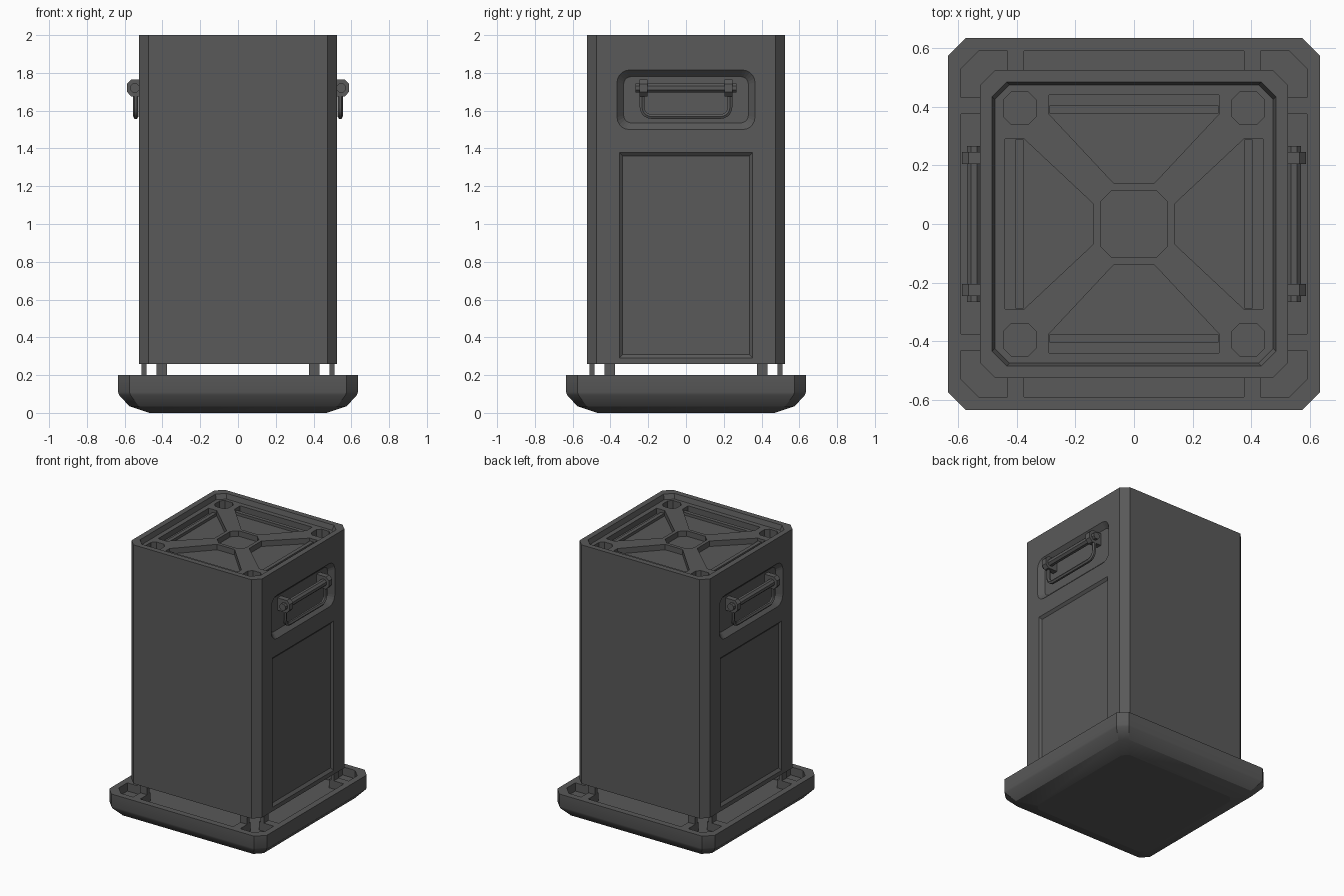
import bpy
import bmesh
import math

cube = bpy.data.objects.get("Cube")
if cube:
    bpy.data.objects.remove(cube, do_unlink=True)

grey = bpy.data.materials.new("dark_grey_paint")
grey.use_nodes = True
grey.diffuse_color = (0.1, 0.1, 0.1, 1)
grey.node_tree.nodes["Principled BSDF"].inputs["Base Color"].default_value = (0.1, 0.1, 0.1, 1)


def octagon(half, cut, cx=0, cy=0):
    i = half - cut
    pts = [(half, -i), (half, i), (i, half), (-i, half),
           (-half, i), (-half, -i), (-i, -half), (i, -half)]
    return [(cx + x, cy + y) for x, y in pts]


def rectangle(x0, x1, y0, y1):
    return [(x0, y0), (x1, y0), (x1, y1), (x0, y1)]


def rounded(x0, x1, y0, y1, r, steps=5):
    corners = [(x1 - r, y1 - r), (x0 + r, y1 - r), (x0 + r, y0 + r), (x1 - r, y0 + r)]
    pts = []
    for k, (cx, cy) in enumerate(corners):
        for s in range(steps + 1):
            a = (k + s / steps) * math.pi / 2
            pts.append((cx + r * math.cos(a), cy + r * math.sin(a)))
    return pts


def turn(pts, quarter):
    for _ in range(quarter):
        pts = [(-y, x) for x, y in pts]
    return pts


def upright(u, v, d):
    return (u, v, d)


def on_side(sign):
    return lambda u, v, d: (sign * d, u, v)


def across(sign):
    return lambda u, v, d: (sign * u, d, v)


# Each solid is a list of (outline, height) rings plus a placement rule
def build(name, solids):
    bm = bmesh.new()
    for rings, place in solids:
        loops = [[bm.verts.new(place(u, v, d)) for u, v in outline] for outline, d in rings]
        n = len(loops[0])
        for a, b in zip(loops, loops[1:]):
            for i in range(n):
                j = (i + 1) % n
                bm.faces.new((a[i], a[j], b[j], b[i]))
        bm.faces.new(loops[0][::-1])
        bm.faces.new(loops[-1])
    bmesh.ops.recalc_face_normals(bm, faces=bm.faces)
    mesh = bpy.data.meshes.new(name)
    bm.to_mesh(mesh)
    bm.free()
    mesh.materials.append(grey)
    obj = bpy.data.objects.new(name, mesh)
    bpy.context.collection.objects.link(obj)
    return obj


def activate(obj):
    bpy.ops.object.select_all(action='DESELECT')
    obj.select_set(True)
    bpy.context.view_layer.objects.active = obj


def carve(target, solids):
    cutter = build("cutter", solids)
    cutter.hide_render = True
    mod = target.modifiers.new("carve", 'BOOLEAN')
    mod.operation = 'DIFFERENCE'
    mod.solver = 'EXACT'
    mod.object = cutter
    activate(target)
    bpy.ops.object.modifier_apply(modifier=mod.name)
    bpy.data.objects.remove(cutter, do_unlink=True)


def smooth(obj, angle):
    activate(obj)
    bpy.ops.object.shade_smooth_by_angle(angle=math.radians(angle))


def prism(outline, low, high, place=upright):
    return ([(outline, low), (outline, high)], place)


W = 0.525       # body half width
FLOOR = 1.965   # lid floor inside the rim
DEEP = FLOOR - 0.04

# Body with lid recess, side panels and handle wells
body = build("body", [prism(octagon(W, 0.05), 0.26, 2.0)])
cuts = [([(octagon(0.475, 0.05), FLOOR), (octagon(0.485, 0.05), 2.0),
          (octagon(0.485, 0.05), 2.1)], upright)]
for s in (-1, 1):
    well = rounded(-0.365, 0.365, 1.5, 1.815, 0.065)
    well_floor = rounded(-0.33, 0.33, 1.535, 1.78, 0.04)
    panel = rectangle(-0.352, 0.352, 0.29, 1.378)
    panel_floor = rectangle(-0.335, 0.335, 0.31, 1.36)
    cuts.append(([(well_floor, W - 0.035), (well, W), (well, W + 0.1)], on_side(s)))
    cuts.append(([(panel_floor, W - 0.015), (panel, W), (panel, W + 0.1)], on_side(s)))
carve(body, cuts)

# Lid pockets: centre, corners and four trapezoids
trapezoid = [(-0.29, 0.44), (-0.29, 0.375), (-0.07, 0.14),
             (0.07, 0.14), (0.29, 0.375), (0.29, 0.44)]
pockets = [prism(octagon(0.115, 0.04), DEEP, 2.1)]
for x in (-0.39, 0.39):
    for y in (-0.395, 0.395):
        pockets.append(prism(octagon(0.055, 0.025, x, y), DEEP - 0.02, 2.1))
for q in range(4):
    pockets.append(prism(turn(trapezoid, q), DEEP, 2.1))
carve(body, pockets)

# Low bars inside the trapezoid pockets
build("lid_bars", [prism(turn(rectangle(-0.289, 0.289, 0.377, 0.405), q), DEEP - 0.01, DEEP + 0.02)
                   for q in range(4)])

# Base tray with a rounded underside
tray = build("base_tray", [([
    (octagon(0.47, 0.04), 0), (octagon(0.575, 0.05), 0.035),
    (octagon(0.63, 0.06), 0.095), (octagon(0.635, 0.06), 0.11),
    (octagon(0.635, 0.06), 0.2)], upright)])
carve(tray, [prism(octagon(0.59, 0.06), 0.14, 0.3)])
smooth(tray, 27)
for face in tray.data.polygons:
    if abs(face.normal.z) > 0.99:
        face.use_smooth = False

# Ribs across the tray channel and the thin posts that carry the body
ribs, posts = [], []
for q in range(4):
    for c in (-0.403, 0.403):
        ribs.append(prism(turn(rectangle(c - 0.028, c + 0.028, 0.47, 0.595), q), 0.13, 0.2))
        posts.append(prism(turn(rectangle(c - 0.028, c + 0.028, 0.485, 0.51), q), 0.19, 0.27))
build("tray_ribs", ribs)
build("support_posts", posts)


# Drop handles on both sides
def grip(name, sign):
    curve = bpy.data.curves.new(name, 'CURVE')
    curve.dimensions = '3D'
    curve.bevel_depth = 0.014
    curve.bevel_resolution = 1
    curve.use_fill_caps = True
    bend = [(0.05 * math.sin(a), 0.05 * (1 - math.cos(a)))
            for a in (math.radians(t) for t in range(0, 91, 18))]
    right = [(0.183 + u, 1.569 + v) for u, v in bend] + [(0.233, 1.71)]
    path = [(-y, z) for y, z in right[::-1]] + right
    spline = curve.splines.new('POLY')
    spline.points.add(len(path) - 1)
    for point, (y, z) in zip(spline.points, path):
        point.co = (sign * 0.541, y, z, 1)
    curve.materials.append(grey)
    obj = bpy.data.objects.new(name, curve)
    bpy.context.collection.objects.link(obj)
    activate(obj)
    bpy.ops.object.convert(target='MESH')
    smooth(bpy.context.view_layer.objects.active, 50)


bracket = [(0.48, 1.765), (0.565, 1.765), (0.588, 1.742),
           (0.588, 1.7), (0.565, 1.675), (0.48, 1.675)]
for side, s in (("left", 1), ("right", -1)):
    build(side + "_handle_brackets",
          [prism(bracket, c - 0.02, c + 0.02, across(s)) for c in (-0.225, 0.225)])
    build(side + "_hinge_bar", [prism(octagon(0.024, 0.014, 0.546, 1.72), -0.267, 0.267, across(s))])
    grip(side + "_grip", s)
